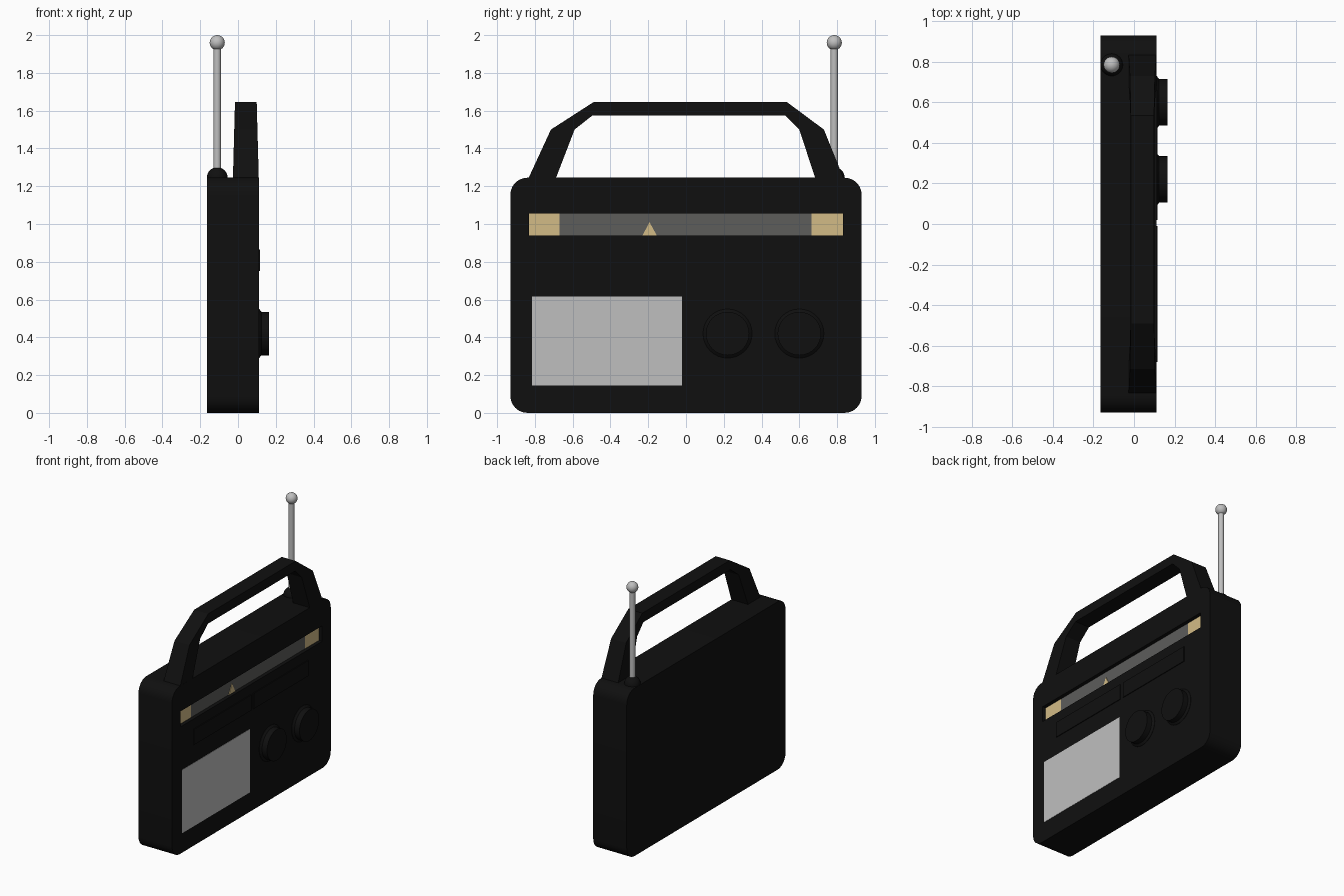
import bpy, bmesh, math
from mathutils import Matrix, Vector

cube = bpy.data.objects.get("Cube")
if cube:
    bpy.data.objects.remove(cube, do_unlink=True)


def material(name, color):
    m = bpy.data.materials.new(name)
    m.use_nodes = True
    m.diffuse_color = (*color, 1)
    m.node_tree.nodes["Principled BSDF"].inputs["Base Color"].default_value = (*color, 1)
    return m


black = material("black plastic", (0.005, 0.005, 0.005))
smoke = material("smoky dial", (0.11, 0.11, 0.105))
tan = material("tan dial", (0.65, 0.5, 0.24))
silver = material("silver", (0.52, 0.52, 0.52))


def finish(name, bm, mat, smooth=False):
    bmesh.ops.recalc_face_normals(bm, faces=bm.faces)
    mesh = bpy.data.meshes.new(name)
    bm.to_mesh(mesh)
    bm.free()
    obj = bpy.data.objects.new(name, mesh)
    bpy.context.collection.objects.link(obj)
    mesh.materials.append(mat)
    bpy.ops.object.select_all(action="DESELECT")
    bpy.context.view_layer.objects.active = obj
    obj.select_set(True)
    if smooth:
        bpy.ops.object.shade_smooth_by_angle(angle=math.radians(35))
    return obj


def prism(name, points, x0, x1, mat):
    """Extrude a (y, z) outline along x."""
    bm = bmesh.new()
    face = bm.faces.new([bm.verts.new((x0, y, z)) for y, z in points])
    out = bmesh.ops.extrude_face_region(bm, geom=[face])["geom"]
    verts = [v for v in out if isinstance(v, bmesh.types.BMVert)]
    bmesh.ops.translate(bm, verts=verts, vec=(x1 - x0, 0, 0))
    return finish(name, bm, mat)


def box(name, x, y, z, mat):
    return prism(name, [(y[0], z[0]), (y[1], z[0]), (y[1], z[1]), (y[0], z[1])], *x, mat)


def lathe(name, profile, origin, axis, mat, steps=32):
    """Spin (radius, height) points about an axis through origin."""
    bm = bmesh.new()
    verts = [bm.verts.new((r, 0, h)) for r, h in profile]
    edges = [bm.edges.new(pair) for pair in zip(verts, verts[1:])]
    bmesh.ops.spin(bm, geom=verts + edges, cent=(0, 0, 0), axis=(0, 0, 1),
                   angle=math.tau, steps=steps)
    bmesh.ops.remove_doubles(bm, verts=bm.verts, dist=1e-5)
    turn = Vector((0, 0, 1)).rotation_difference(Vector(axis)).to_matrix().to_4x4()
    bmesh.ops.transform(bm, verts=bm.verts, matrix=Matrix.Translation(origin) @ turn)
    return finish(name, bm, mat, True)


# Case with rounded corners
BACK, FRONT, WIDE, TOP, R = -0.165, 0.11, 0.93, 1.245, 0.09
outline = []
for i, (sy, cz) in enumerate([(1, TOP - R), (-1, TOP - R), (-1, R), (1, R)]):
    for k in range(7):
        a = math.pi / 2 * (i + k / 6)
        outline.append((sy * (WIDE - R) + R * math.cos(a), cz + R * math.sin(a)))
case = prism("case", outline, BACK, FRONT, black)

# Recessed tuning window
cutter = box("window_cutter", (0.08, 0.2), (-0.83, 0.83), (0.94, 1.055), black)
cutter.hide_render = True
cut = case.modifiers.new("window", "BOOLEAN")
cut.operation, cut.object, cut.solver = "DIFFERENCE", cutter, "EXACT"
bpy.context.view_layer.objects.active = case
case.select_set(True)
bpy.ops.object.modifier_apply(modifier=cut.name)
bpy.data.objects.remove(cutter, do_unlink=True)
bpy.ops.object.select_all(action="DESELECT")
case.select_set(True)
bpy.ops.object.shade_smooth_by_angle(angle=math.radians(35))

# Dial strip, its tan ends and pointer
strip = (0.079, 0.083)
box("dial_strip", strip, (-0.67, 0.665), (0.94, 1.055), smoke)
box("dial_right_end", strip, (-0.83, -0.67), (0.94, 1.055), tan)
box("dial_left_end", strip, (0.665, 0.83), (0.94, 1.055), tan)
prism("dial_pointer", [(-0.23, 0.94), (-0.155, 0.94), (-0.193, 1.01)], 0.083, 0.087, tan)

# Button bars
for side, span in (("right", (-0.68, -0.01)), ("left", (0.02, 0.66))):
    box(side + "_button_bar", (0.1, 0.116), span, (0.75, 0.865), black)

# Speaker panel
box("speaker_panel", (0.105, 0.112), (-0.815, -0.02), (0.145, 0.615), silver)

# Knobs with flared bases
for side, y in (("right", 0.22), ("left", 0.6)):
    lathe(side + "_knob", [(0, -0.01), (0.13, -0.01), (0.13, 0.002), (0.115, 0.014),
                           (0.115, 0.055), (0, 0.055)], (FRONT, y, 0.42), (1, 0, 0), black)

# Handle, tapering in depth toward the top
outer = [(-0.835, 1.24), (-0.715, 1.5), (-0.49, 1.645), (0.535, 1.645), (0.73, 1.5), (0.835, 1.24)]
inner = [(-0.69, 1.24), (-0.59, 1.5), (-0.495, 1.575), (0.525, 1.575), (0.6, 1.5), (0.685, 1.24)]
bm = bmesh.new()
rings = []
for o, i in zip(outer, inner):
    ring = []
    for (y, z), front in ((o, 0), (o, 1), (i, 1), (i, 0)):
        t = (z - 1.24) / 0.405
        x = FRONT - 0.011 * t if front else -0.027 + 0.011 * t
        ring.append(bm.verts.new((x, y, z)))
    rings.append(ring)
for a, b in zip(rings, rings[1:]):
    for k in range(4):
        n = (k + 1) % 4
        bm.faces.new((a[k], a[n], b[n], b[k]))
bm.faces.new(rings[0])
bm.faces.new(rings[-1])
finish("handle", bm, black)


# Aerial with a domed socket and ball tip
def ball(radius, start=-math.pi / 2, steps=12):
    angles = [start + (math.pi / 2 - start) * k / steps for k in range(steps + 1)]
    return [(radius * math.cos(a), radius * math.sin(a)) for a in angles]


up = (0, 0, 1)
ax, ay = -0.11, 0.785
lathe("aerial_socket", ball(0.055, 0, 8), (ax, ay, TOP), up, black)
lathe("aerial_rod", [(0, 1.27), (0.02, 1.27), (0.02, 1.94), (0, 1.94)], (ax, ay, 0), up, silver, 16)
lathe("aerial_tip", ball(0.04), (ax, ay, 1.96), up, silver, 24)
